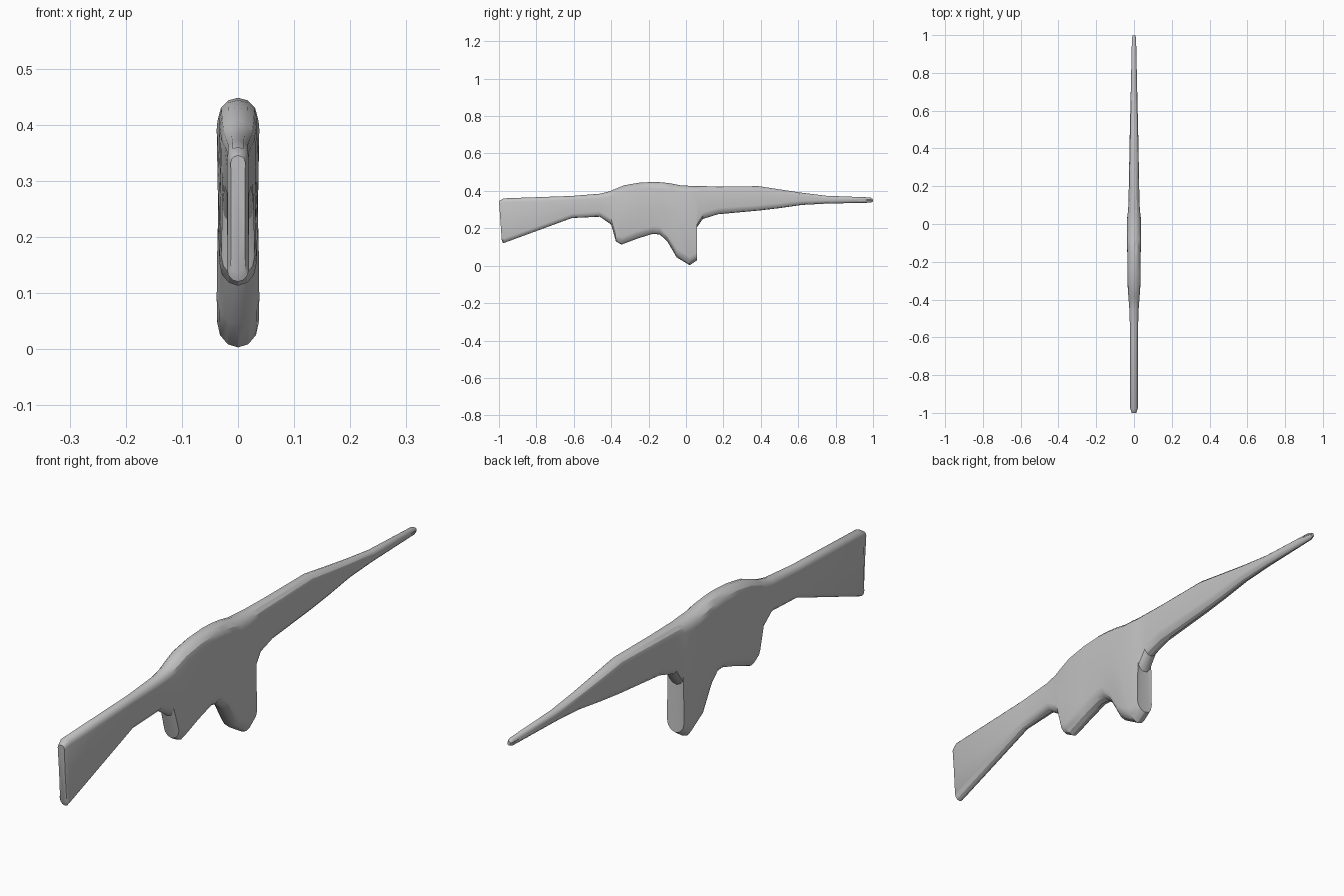
import bpy
import bmesh
from math import sin, cos, pi, radians

# Remove the default object
default = bpy.data.objects.get("Cube")
if default:
    bpy.data.objects.remove(default, do_unlink=True)

# Single plain finish
finish = bpy.data.materials.new("plain_grey")
finish.use_nodes = True
grey = (0.55, 0.55, 0.55, 1)
finish.diffuse_color = grey
shader = finish.node_tree.nodes["Principled BSDF"]
shader.inputs["Base Color"].default_value = grey
shader.inputs["Roughness"].default_value = 0.8

# Stations along the skin: top y, bottom y, top z, bottom z, half width
shoulder_stock = [
    (-1, -.985, .345, .135, .013),
    (-.975, -.978, .36, .12, .02),
    (-.61, -.61, .373, .255, .02),
    (-.46, -.46, .385, .262, .024),
]
hand_grip = [
    (-.41, -.4, .397, .22, .028),
    (-.385, -.375, .408, .13, .03),
    (-.33, -.345, .43, .113, .033),
    (-.25, -.26, .444, .145, .034),
]
receiver = [
    (-.17, -.18, .448, .17, .035),
    (-.12, -.14, .445, .167, .036),
    (-.08, -.1, .44, .13, .037),
]
magazine = [
    (-.03, -.05, .43, .045, .038),
    (.02, .02, .427, .003, .037),
    (.05, .06, .425, .03, .034),
    (.08, .055, .425, .2, .031),
]
barrel = [
    (.1, .09, .425, .25, .03),
    (.17, .17, .424, .275, .028),
    (.39, .39, .425, .295, .024),
    (.5, .5, .408, .308, .022),
    (.62, .62, .39, .325, .019),
    (.75, .75, .374, .332, .016),
    (.985, .985, .365, .337, .011),
    (1, 1, .357, .343, .006),
]


def half_outline(top, bottom, half_width):
    """Right half of a rounded upright section, from the top down to the keel."""
    height = top - bottom
    top_round = min(half_width, height * .45)
    keel_round = min(half_width * 1.2, height * .45)
    arc = [i * pi / 6 for i in range(4)]
    crown = [(half_width * sin(a), top - top_round * (1 - cos(a))) for a in arc]
    keel = [(half_width * cos(a), bottom + keel_round * (1 - sin(a))) for a in arc]
    # Slight waist between crown and keel
    waist = (half_width * .93, (crown[-1][1] + keel[0][1]) / 2)
    return crown + [waist] + keel


def section_ring(bm, station):
    """Mirror the half outline and lean it between its top and bottom y."""
    y_top, y_bottom, top, bottom, half_width = station
    half = half_outline(top, bottom, half_width)
    outline = half + [(-x, z) for x, z in reversed(half[1:-1])]
    ring = []
    for x, z in outline:
        lean = (z - bottom) / (top - bottom)
        ring.append(bm.verts.new((x, y_bottom + (y_top - y_bottom) * lean, z)))
    return ring


def build_skin(name, stations):
    bm = bmesh.new()
    rings = [section_ring(bm, station) for station in stations]
    for near, far in zip(rings, rings[1:]):
        count = len(near)
        for i in range(count):
            j = (i + 1) % count
            bm.faces.new((near[i], near[j], far[j], far[i]))
    # Butt plate and muzzle close the two ends
    bm.faces.new(rings[0])
    bm.faces.new(rings[-1])
    bmesh.ops.recalc_face_normals(bm, faces=bm.faces)
    mesh = bpy.data.meshes.new(name)
    bm.to_mesh(mesh)
    bm.free()
    mesh.materials.append(finish)
    obj = bpy.data.objects.new(name, mesh)
    bpy.context.collection.objects.link(obj)
    return obj


# One continuous skin from stock to muzzle
body = build_skin("rifle_body", shoulder_stock + hand_grip + receiver + magazine + barrel)
bpy.ops.object.select_all(action="DESELECT")
body.select_set(True)
bpy.context.view_layer.objects.active = body
bpy.ops.object.shade_smooth_by_angle(angle=radians(30))
